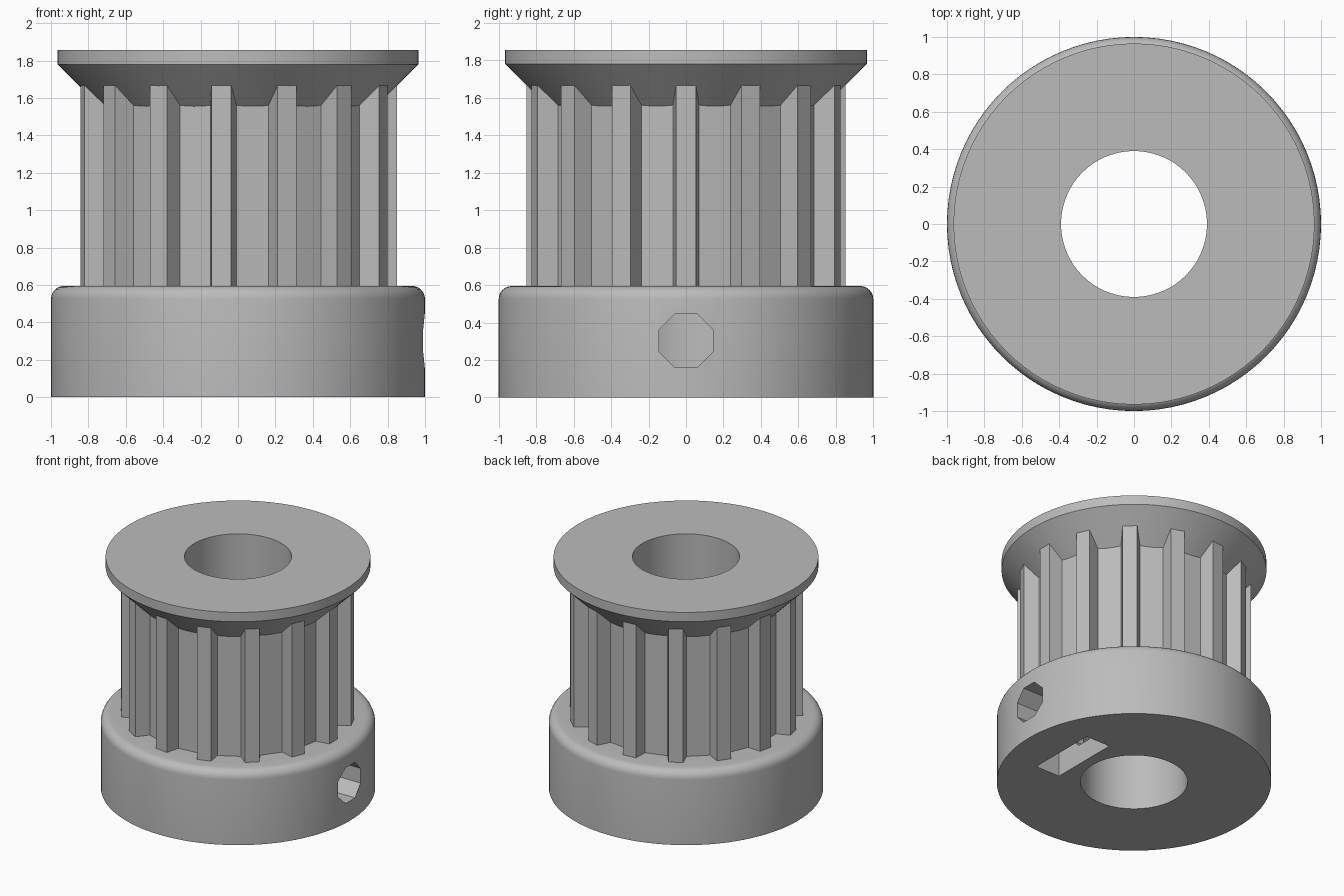
import bpy, bmesh, math
from mathutils import Matrix, Vector

if "Cube" in bpy.data.objects:
    bpy.data.objects.remove(bpy.data.objects["Cube"])

metal = bpy.data.materials.new("plain_grey")
metal.use_nodes = True
GREY = (0.5, 0.5, 0.5, 1)
metal.diffuse_color = GREY
metal.node_tree.nodes["Principled BSDF"].inputs["Base Color"].default_value = GREY

SEGMENTS = 96
TEETH = 15


def make_object(name, bm):
    bmesh.ops.recalc_face_normals(bm, faces=bm.faces)
    mesh = bpy.data.meshes.new(name)
    bm.to_mesh(mesh)
    bm.free()
    mesh.materials.append(metal)
    obj = bpy.data.objects.new(name, mesh)
    bpy.context.collection.objects.link(obj)
    return obj


def turned(name, profile):
    """Solid of stacked circles from (radius, height) pairs."""
    bm = bmesh.new()
    rings = []
    for r, z in profile:
        rings.append([bm.verts.new((r * math.cos(a), r * math.sin(a), z))
                      for a in (math.tau * i / SEGMENTS for i in range(SEGMENTS))])
    for low, high in zip(rings, rings[1:]):
        for i in range(SEGMENTS):
            j = (i + 1) % SEGMENTS
            bm.faces.new((low[i], low[j], high[j], high[i]))
    bm.faces.new(rings[0][::-1])
    bm.faces.new(rings[-1])
    return make_object(name, bm)


def prism(name, outline, start, end, matrix=Matrix()):
    """Outline extruded along its local z axis."""
    bm = bmesh.new()
    base = bm.faces.new([bm.verts.new((x, y, start)) for x, y in outline])
    top = bmesh.ops.extrude_face_region(bm, geom=[base])["geom"]
    bmesh.ops.translate(bm, vec=Vector((0, 0, end - start)),
                        verts=[v for v in top if isinstance(v, bmesh.types.BMVert)])
    bm.transform(matrix)
    return make_object(name, bm)


def polygon(sides, radius, turn):
    return [(radius * math.cos(turn + math.tau * i / sides),
             radius * math.sin(turn + math.tau * i / sides)) for i in range(sides)]


def combine(target, tool, operation):
    mod = target.modifiers.new(operation.title(), "BOOLEAN")
    mod.operation, mod.solver, mod.object = operation, "EXACT", tool
    bpy.context.view_layer.objects.active = target
    bpy.ops.object.modifier_apply(modifier=mod.name)
    bpy.data.objects.remove(tool)


# Hub with a rounded upper rim
ROUND, HUB_TOP = 0.07, 0.595
rim = [(1 - ROUND + ROUND * math.cos(a), HUB_TOP - ROUND + ROUND * math.sin(a))
       for a in (math.pi / 2 * i / 6 for i in range(7))]
pulley = turned("toothed_pulley", [(1, 0)] + rim)

# Toothed core, one trapezoid tooth per step
outline = []
for i in range(TEETH):
    spin = Matrix.Rotation(math.tau * i / TEETH, 2)
    for x, y in ((0.742, -0.07), (0.85, -0.053), (0.85, 0.053), (0.742, 0.07)):
        outline.append(spin @ Vector((x, y)))
combine(pulley, prism("teeth", outline, 0.4, 1.75), "UNION")

# Conical retaining flange
combine(pulley, turned("flange", [(0.68, 1.495), (0.965, 1.78), (0.965, 1.855)]), "UNION")

# Shaft bore
combine(pulley, turned("bore", [(0.39, -0.1), (0.39, 2)]), "DIFFERENCE")

# Set screw hole and captive nut slot, both cut along the x axis
along_x = Matrix.Translation((0, 0, 0.302)) @ Matrix(
    ((0, 0, 1, 0), (1, 0, 0, 0), (0, 1, 0, 0), (0, 0, 0, 1)))
combine(pulley, prism("screw_hole", polygon(8, 0.155, math.pi / 8), 0.1, 1.2, along_x),
        "DIFFERENCE")
nut = [p for p in polygon(6, 0.329, math.pi / 6) if p[1] > 0]
nut += [(-0.285, -0.5), (0.285, -0.5)]
combine(pulley, prism("nut_slot", nut, 0.475, 0.69, along_x), "DIFFERENCE")

# Smooth turned surfaces, crisp tooth edges
bpy.ops.object.select_all(action="DESELECT")
pulley.select_set(True)
bpy.context.view_layer.objects.active = pulley
bpy.ops.object.shade_smooth_by_angle(angle=math.radians(20))
